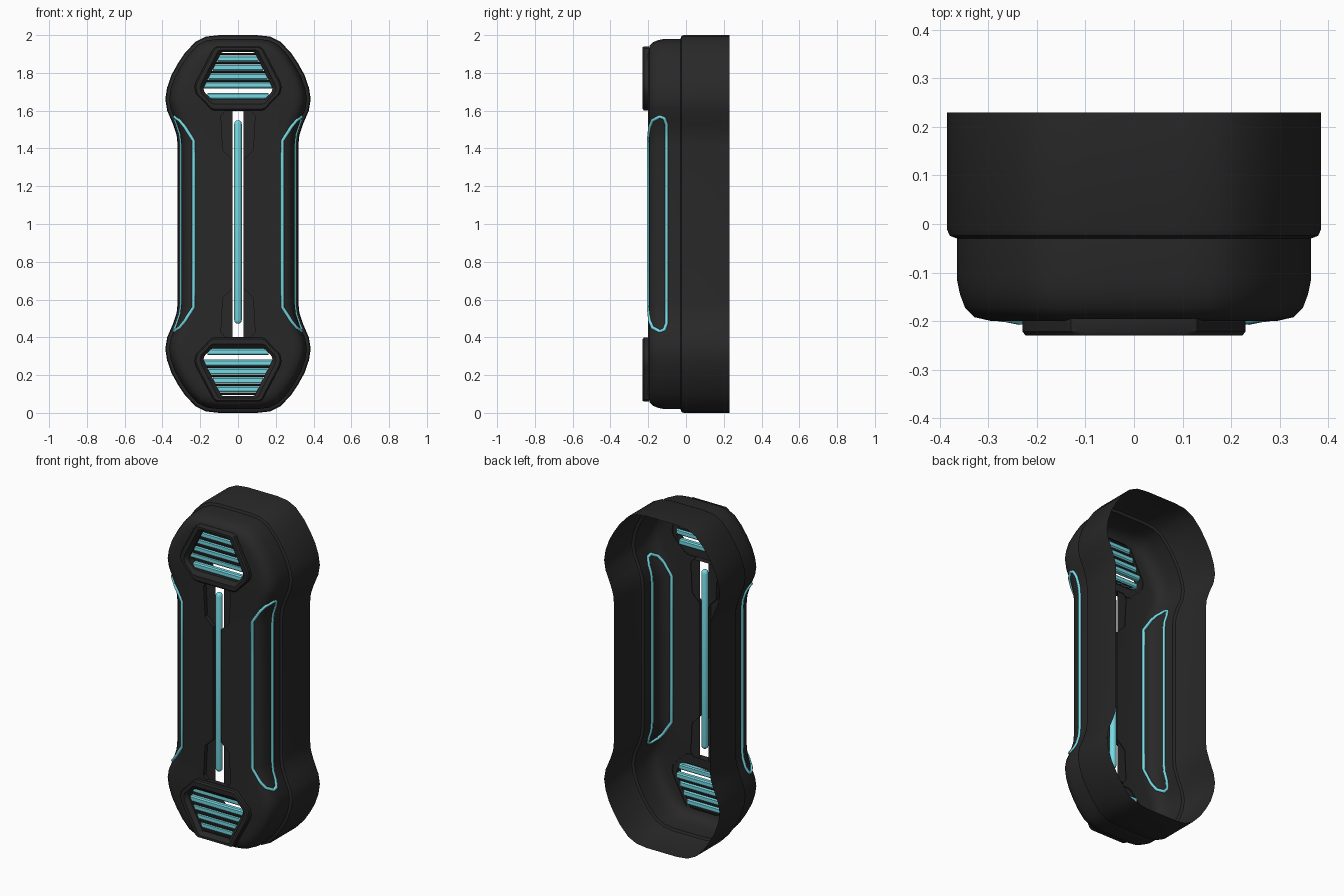
import bpy, bmesh, math
from mathutils import Vector
from mathutils.bvhtree import BVHTree
from mathutils.geometry import tessellate_polygon

if "Cube" in bpy.data.objects:
    bpy.data.objects.remove(bpy.data.objects["Cube"])


def material(name, rgb):
    m = bpy.data.materials.new(name)
    m.diffuse_color = (*rgb, 1)
    m.use_nodes = True
    m.node_tree.nodes["Principled BSDF"].inputs["Base Color"].default_value = m.diffuse_color
    return m


DARK = material("charcoal", (0.021, 0.021, 0.021))
TEAL = material("teal", (0.18, 0.70, 0.77))


def finish(bm, name, mat, angle=35):
    bmesh.ops.remove_doubles(bm, verts=bm.verts, dist=1e-5)
    bmesh.ops.recalc_face_normals(bm, faces=bm.faces)
    me = bpy.data.meshes.new(name)
    bm.to_mesh(me)
    bm.free()
    me.materials.append(mat)
    me.shade_smooth()
    me.set_sharp_from_angle(angle=math.radians(angle))
    ob = bpy.data.objects.new(name, me)
    bpy.context.collection.objects.link(ob)
    return ob


def loft(bm, loops):
    """Skin closed loops of 3D points with quads."""
    rows = [[bm.verts.new(p) for p in loop] for loop in loops]
    n = len(rows[0])
    for a, b in zip(rows, rows[1:]):
        for i in range(n):
            j = (i + 1) % n
            bm.faces.new((a[i], a[j], b[j], b[i]))


def at_y(loop, y):
    return [(x, y, z) for x, z in loop]


def mirror_x(half):
    return half + [(-x, z) for x, z in reversed(half)]


def flip_z(loop):
    return [(x, 2 - z) for x, z in loop]


def inset(loop, d):
    """Move a clockwise loop inwards by d."""
    out = []
    for i, p in enumerate(loop):
        p = Vector(p)
        e1 = (p - Vector(loop[i - 1])).normalized()
        e2 = (Vector(loop[(i + 1) % len(loop)]) - p).normalized()
        n1, n2 = Vector((e1.y, -e1.x)), Vector((e2.y, -e2.x))
        n = (n1 + n2).normalized()
        out.append(tuple(p + n * (d / n.dot(n1))))
    return out


def lerp(a, b, t):
    return [(p[0] + (q[0] - p[0]) * t, p[1] + (q[1] - p[1]) * t) for p, q in zip(a, b)]


# profiles in x, z
quarter = [(0.10, 2.0), (0.17, 1.992), (0.225, 1.965), (0.28, 1.907), (0.32, 1.847), (0.353, 1.787),
           (0.376, 1.72), (0.385, 1.66), (0.375, 1.60), (0.345, 1.53), (0.325, 1.47), (0.32, 1.42)]
outline = mirror_x(quarter + flip_z(quarter)[::-1])
hex_out = mirror_x([(0.11, 1.94), (0.13, 1.93), (0.222, 1.755), (0.23, 1.725), (0.222, 1.69),
                    (0.14, 1.605), (0.12, 1.60)])
hex_in = mirror_x([(0.08, 1.91), (0.09, 1.905), (0.178, 1.73), (0.182, 1.715), (0.178, 1.70),
                   (0.145, 1.663), (0.135, 1.66)])
recess = [(0.07, 1.597), (0.09, 1.57), (0.08, 1.39), (0.028, 1.34)]
slot = mirror_x(recess + flip_z(recess)[::-1])

# body: open-backed shell, stepped and rounded towards the front
bm = bmesh.new()
steps = [(0, 0.23), (0, -0.012), (0.005, -0.024), (0.02, -0.03), (0.02, -0.115), (0.026, -0.145),
         (0.036, -0.172), (0.055, -0.192), (0.09, -0.2)]
loft(bm, [at_y(inset(outline, d), y) for d, y in steps])
cap = [inset(outline, 0.09), hex_in, flip_z(hex_in), slot]
flat = [bm.verts.new(p) for loop in cap for p in at_y(loop, -0.2)]
for tri in tessellate_polygon([[Vector((x, z, 0)) for x, z in loop] for loop in cap]):
    bm.faces.new([flat[i] for i in tri])
tree = BVHTree.FromBMesh(bm)
finish(bm, "body_shell", DARK)

# walls and stepped floors of the central slot
bm = bmesh.new()
loft(bm, [at_y(slot, -0.2), at_y(slot, -0.17)])
floor = [(0.028, 1.597)] + recess
for sx in (1, -1):
    for loop in (floor, flip_z(floor)):
        bm.faces.new([bm.verts.new((sx * x, -0.175, z)) for x, z in loop])
finish(bm, "slot_recess", DARK)


def hex_width(z):
    """Half width of the grille opening at height z (upper grille)."""
    half = hex_in[:7]
    for (x0, z0), (x1, z1) in zip(half, half[1:]):
        if z1 <= z <= z0:
            return x0 + (x1 - x0) * (z0 - z) / (z0 - z1)
    return 0.1


def bar(bm, z, h, y0, y1, w):
    """Horizontal slat with chamfered cross-section."""
    c = h * 0.2
    sec = [(y0 + c, z - h / 2), (y1 - c, z - h / 2), (y1, z - h / 2 + c), (y1, z + h / 2 - c),
           (y1 - c, z + h / 2), (y0 + c, z + h / 2), (y0, z + h / 2 - c), (y0, z - h / 2 + c)]
    ends = [[bm.verts.new((x, *p)) for p in sec] for x in (-w, w)]
    for i in range(8):
        j = (i + 1) % 8
        bm.faces.new((ends[0][i], ends[0][j], ends[1][j], ends[1][i]))
    for e in ends:
        bm.faces.new(e)


# grilles: hexagonal bezel, glowing slats and dark slats
for label, f in (("upper", lambda l: l), ("lower", flip_z)):
    o, i = f(hex_out), f(hex_in)
    bm = bmesh.new()
    loft(bm, [at_y(o, -0.195), at_y(o, -0.222), at_y(lerp(o, i, 0.15), -0.23),
              at_y(lerp(o, i, 0.6), -0.23), at_y(i, -0.21), at_y(i, -0.17)])
    finish(bm, label + "_bezel", DARK)
    for name, mat, zs, h, y0, y1 in (
            ("light_slats", TEAL, (1.677, 1.735, 1.78, 1.828, 1.875), 0.034, -0.198, -0.165),
            ("dark_slats", DARK, (1.757, 1.805, 1.852, 1.9), 0.012, -0.2, -0.17)):
        bm = bmesh.new()
        for z in zs:
            bar(bm, f([(0, z)])[0][1], h, y0, y1, hex_width(z) + 0.004)
        finish(bm, label + "_" + name, mat)

# central light tube with rounded ends
bm = bmesh.new()
r = 0.02
rings = [(0.45, 0.472), (0.85, 0.48), (1, 0.492), (1, 1.528), (0.85, 1.54), (0.45, 1.548)]
loops = [[(r * s * math.cos(a * math.pi / 8), -0.18 + r * s * math.sin(a * math.pi / 8), z)
          for a in range(16)] for s, z in rings]
loft(bm, loops)
for loop in (loops[0], loops[-1]):
    bm.faces.new([bm.verts.new(p) for p in loop])
finish(bm, "central_light_tube", TEAL, 50)

# side light seams: closed paths snapped onto the shell, given a thin round section
half = [(0.235, -0.2, 1.44), (0.28, -0.195, 1.51), (0.31, -0.175, 1.55), (0.335, -0.14, 1.568),
        (0.335, -0.115, 1.56), (0.31, -0.103, 1.53), (0.30, -0.103, 1.42)]
path = half + [(x, y, 2 - z) for x, y, z in reversed(half)]
for side, sx in (("right", 1), ("left", -1)):
    pts = []
    for k, p in enumerate(path):
        q = path[(k + 1) % len(path)]
        for t in range(4):
            v = Vector(p).lerp(Vector(q), t / 4)
            pts.append(tree.find_nearest(Vector((sx * v.x, v.y, v.z)))[0])
    n = len(pts)
    bm = bmesh.new()
    tubes = []
    centre = Vector((sx * 0.2, -0.1, 1))
    for k, p in enumerate(pts):
        tan = (pts[(k + 1) % n] - pts[k - 1]).normalized()
        # outward direction of the rounded corner, kept square to the path
        nor = Vector((p.x - centre.x, p.y - centre.y, 0))
        nor = (nor - tan * nor.dot(tan)).normalized()
        bi = tan.cross(nor)
        tubes.append([p + nor * (0.009 * math.cos(a * math.pi / 4)) + bi * (0.009 * math.sin(a * math.pi / 4))
                      for a in range(8)])
    loft(bm, tubes + [tubes[0]])
    finish(bm, side + "_light_seam", TEAL, 60)
